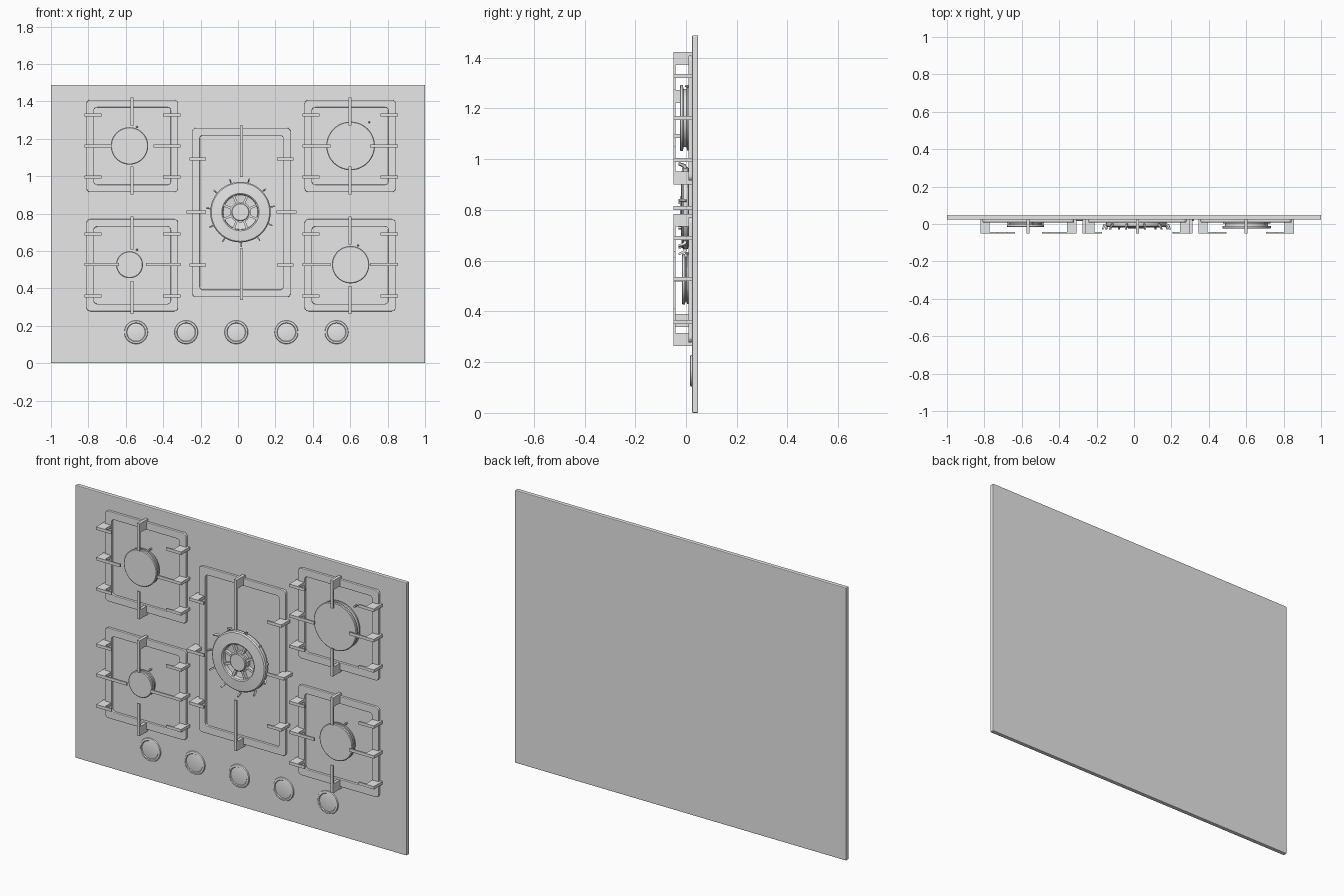
import bpy, bmesh
from math import cos, sin, pi, tau
from mathutils import Vector

cube = bpy.data.objects.get("Cube")
if cube:
    bpy.data.objects.remove(cube, do_unlink=True)

GREY = (0.8, 0.8, 0.8, 1)
mat = bpy.data.materials.new("light grey")
mat.use_nodes = True
mat.diffuse_color = GREY
mat.node_tree.nodes["Principled BSDF"].inputs["Base Color"].default_value = GREY

GLASS = 0.024   # y of the front of the panel
TOP = -0.05     # y of the pan support tips


def finish(name, bm, bevel=0.0, smooth=False):
    bmesh.ops.remove_doubles(bm, verts=bm.verts, dist=0.00001)
    bmesh.ops.recalc_face_normals(bm, faces=bm.faces)
    me = bpy.data.meshes.new(name)
    bm.to_mesh(me)
    bm.free()
    me.materials.append(mat)
    ob = bpy.data.objects.new(name, me)
    bpy.context.collection.objects.link(ob)
    if bevel:
        mod = ob.modifiers.new("Bevel", 'BEVEL')
        mod.width = bevel
        mod.segments = 2
        mod.limit_method = 'ANGLE'
    if smooth:
        bpy.ops.object.select_all(action='DESELECT')
        ob.select_set(True)
        bpy.context.view_layer.objects.active = ob
        bpy.ops.object.shade_smooth_by_angle(angle=pi / 6)
    return ob


def loft(bm, rings, closed=False):
    """Join rings of points with quads."""
    loops = [[bm.verts.new(p) for p in ring] for ring in rings]
    pairs = list(zip(loops, loops[1:]))
    if closed:
        pairs.append((loops[-1], loops[0]))
    for a, b in pairs:
        for i in range(len(a)):
            j = (i + 1) % len(a)
            bm.faces.new((a[i], a[j], b[j], b[i]))
    return loops


def box(bm, x0, x1, y0, y1, z0, z1):
    rings = [[(x0, y, z0), (x1, y, z0), (x1, y, z1), (x0, y, z1)] for y in (y0, y1)]
    for loop in loft(bm, rings):
        bm.faces.new(loop)


def lathe(name, x, z, profile, sides=48):
    """Turn (radius, y) points about the y axis; the first and last end as caps."""
    bm = bmesh.new()
    loops = loft(bm, [[(x + r * cos(tau * i / sides), y, z + r * sin(tau * i / sides))
                       for i in range(sides)] for r, y in profile])
    bm.faces.new(loops[0])
    bm.faces.new(loops[-1])
    return finish(name, bm, smooth=True)


def rounded(x0, x1, z0, z1, r, y):
    pts = []
    for k, (cx, cz) in enumerate(((x1 - r, z1 - r), (x0 + r, z1 - r),
                                  (x0 + r, z0 + r), (x1 - r, z0 + r))):
        for s in range(5):
            a = (k + s / 4) * pi / 2
            pts.append((cx + r * cos(a), y, cz + r * sin(a)))
    return pts


def frame(name, x0, x1, z0, z1, w=0.04):
    bm = bmesh.new()
    outer = (x0, x1, z0, z1, 0.02)
    inner = (x0 + w, x1 - w, z0 + w, z1 - w, 0.016)
    loft(bm, [rounded(*outer, GLASS), rounded(*outer, 0.009),
              rounded(*inner, 0.009), rounded(*inner, GLASS)], closed=True)
    finish(name, bm, bevel=0.003)


def finger(bm, x, z, dx, dz, length, foot=0.05, half=0.008):
    """Angled pan support: a deep foot with a thin tongue reaching inwards."""
    shape = [(0, GLASS), (0, TOP), (length, TOP), (length, TOP + 0.008),
             (foot, TOP + 0.008), (foot, GLASS)]
    rings = [[Vector((x + dx * t + dz * s, y, z + dz * t + dx * s)) for t, y in shape]
             for s in (-half, half)]
    for loop in loft(bm, rings):
        bm.faces.new(loop)


def grate(name, x0, x1, z0, z1, rows, cx, short, mid, tall, over=0.012, mid_over=0.012):
    frame(name + "_frame", x0, x1, z0, z1)
    bm = bmesh.new()
    for i, z in enumerate(rows):
        length, o = (mid, mid_over) if i == 1 else (short, over)
        finger(bm, x0 - o, z, 1, 0, length)
        finger(bm, x1 + o, z, -1, 0, length)
    finger(bm, cx, z1 + 0.014, 0, -1, tall)
    finger(bm, cx, z0 - 0.014, 0, 1, tall)
    finish(name + "_fingers", bm)


def burner(name, x, z, r, top):
    y = GLASS
    lathe(name, x, z, [(r * 0.9, y), (r * 0.9, 0.014), (r * 0.98, 0.012), (r * 0.98, 0.004),
                       (r * 0.88, 0.002), (r * 0.88, top + 0.014), (r, top + 0.012),
                       (r, top + 0.003), (r - 0.004, top)])
    # Spark pin beside the cap
    px, pz = x + 0.04 + max(0, r - 0.1) * 2, z + r * 0.8 + 0.022
    lathe(name + "_spark_pin", px, pz, [(0.005, y), (0.005, 0.0), (0.002, -0.004)], 10)


# Panel
bm = bmesh.new()
box(bm, -1, 1, GLASS, 0.048, 0, 1.488)
finish("panel", bm, bevel=0.004)

# Four corner burners with their grates
upper, lower = (0.915, 1.408), (0.278, 0.77)
upper_rows, lower_rows = (0.996, 1.162, 1.328), (0.359, 0.527, 0.69)
left, right = (0.356, 0.843), (-0.81, -0.32)
for name, xs, zs, rows, cx, bx, r, top, mid, tall in (
        ("upper_right", right, upper, upper_rows, -0.567, -0.58, 0.1, -0.016, 0.145, 0.15),
        ("lower_right", right, lower, lower_rows, -0.567, -0.58, 0.072, -0.016, 0.185, 0.175),
        ("upper_left", left, upper, upper_rows, 0.6, 0.602, 0.13, -0.024, 0.15, 0.15),
        ("lower_left", left, lower, lower_rows, 0.6, 0.602, 0.1, -0.016, 0.15, 0.15)):
    grate(name + "_grate", *xs, *zs, rows, cx, 0.092, mid, tall)
    burner(name + "_burner", bx, rows[1], r, top)

# Large centre grate
grate("centre_grate", -0.244, 0.281, 0.353, 1.258, (0.525, 0.808, 1.092), 0.019,
      0.088, 0.106, 0.275, over=0.016, mid_over=0.032)

# Centre burner: outer crown, inner crown, spokes and cap
cx, cz = 0.013, 0.808
lathe("centre_burner_crown", cx, cz, [
    (0.15, GLASS), (0.15, 0.01), (0.162, 0.008), (0.162, -0.01), (0.156, -0.016),
    (0.1, -0.02), (0.094, -0.016), (0.092, 0.004), (0.085, 0.006)])
lathe("centre_burner_cap", cx, cz, [
    (0.055, 0.01), (0.055, -0.008), (0.048, -0.01), (0.048, -0.02), (0.044, -0.023)], 32)

bm = bmesh.new()
for i in range(8):
    a = tau * (i + 0.5) / 8
    u, v = Vector((cos(a), 0, sin(a))), Vector((-sin(a), 0, cos(a))) * 0.006
    mid = Vector((cx, 0, cz))
    rings = [[mid + u * d - v + Vector((0, y, 0)) if s < 0 else mid + u * d + v + Vector((0, y, 0))
              for s, y in ((-1, 0.008), (1, 0.008), (1, -0.012), (-1, -0.012))]
             for d in (0.046, 0.096)]
    for loop in loft(bm, rings):
        bm.faces.new(loop)
finish("centre_burner_spokes", bm)

# Small hooked teeth around the crown
bm = bmesh.new()
for i in range(11):
    a = tau * (i + 0.3) / 11
    u, v = Vector((cos(a), 0, sin(a))), Vector((-sin(a), 0, cos(a))) * 0.004
    shape = ((0.15, 0.004), (0.176, 0.0), (0.186, -0.028), (0.178, -0.03), (0.168, -0.01), (0.15, -0.006))
    rings = [[Vector((cx, y, cz)) + u * d + v * s for d, y in shape] for s in (-1, 1)]
    for loop in loft(bm, rings):
        bm.faces.new(loop)
finish("centre_burner_teeth", bm)

# Row of control knobs
for i in range(5):
    lathe("control_knob_%d" % (i + 1), -0.545 + 0.268 * i, 0.166, [
        (0.063, GLASS), (0.061, 0.018), (0.057, 0.016), (0.051, 0.016),
        (0.048, 0.02), (0.044, 0.019)], 40)
